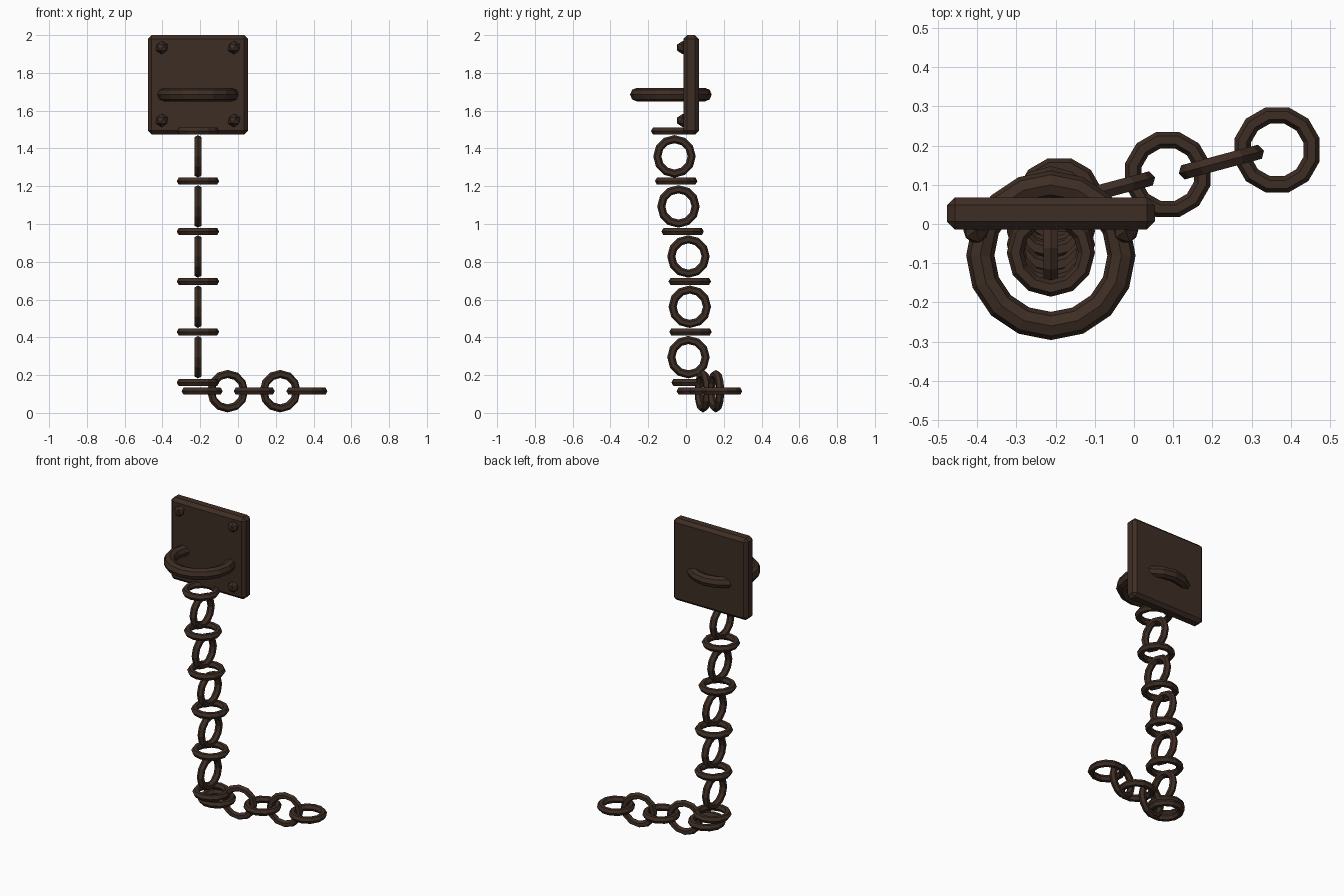
import bpy
from math import radians

if "Cube" in bpy.data.objects:
    bpy.data.objects.remove(bpy.data.objects["Cube"])

iron = bpy.data.materials.new("dark_brown_iron")
iron.diffuse_color = (0.048, 0.027, 0.018, 1)
iron.use_nodes = True
iron.node_tree.nodes["Principled BSDF"].inputs["Base Color"].default_value = iron.diffuse_color


def finish(name):
    ob = bpy.context.object
    ob.name = name
    ob.data.materials.append(iron)
    return ob


def ring(name, loc, rot=(0, 0, 0), major=0.091, minor=0.0215, sides=12, tube=6):
    bpy.ops.mesh.primitive_torus_add(
        location=loc, rotation=[radians(a) for a in rot],
        major_radius=major, minor_radius=minor,
        major_segments=sides, minor_segments=tube)
    return finish(name)


CX = -0.212  # axis of the plate and hanging chain

# Wall plate with chamfered edges
bpy.ops.mesh.primitive_cube_add(size=1, location=(CX, 0.027, 1.737))
plate = finish("wall_plate")
plate.scale = (0.53, 0.082, 0.526)
bpy.ops.object.transform_apply(location=False, rotation=False, scale=True)
bevel = plate.modifiers.new("chamfer", "BEVEL")
bevel.width = 0.02
bevel.segments = 1

# Faceted bolt heads in the plate corners
for sx in (-1, 1):
    for z in (1.548, 1.934):
        bpy.ops.mesh.primitive_ico_sphere_add(
            subdivisions=1, radius=0.036, location=(CX + sx * 0.191, -0.016, z))
        finish("bolt")

# Large ring passing through the plate
ring("large_ring", (CX, -0.08, 1.685), major=0.18, minor=0.036, sides=16, tube=8)

# Hanging chain: y and z of each link, flat and upright in turn
hanging = [(-0.073, 1.492), (-0.061, 1.358), (-0.052, 1.227), (-0.040, 1.093),
           (-0.018, 0.960), (0.013, 0.828), (0.020, 0.696), (0.020, 0.562),
           (0.024, 0.429), (0.013, 0.295), (0.035, 0.161)]
for i, (y, z) in enumerate(hanging):
    ring("hanging_link", (CX, y, z), (0, 90 * (i % 2), 0))

# Chain lying on the ground, turned slightly
ground = [(-0.190, 0.059), (-0.055, 0.090), (0.086, 0.126), (0.223, 0.158), (0.365, 0.189)]
for i, (x, y) in enumerate(ground):
    ring("ground_link", (x, y, 0.115), (90 * (i % 2), 0, 15))
